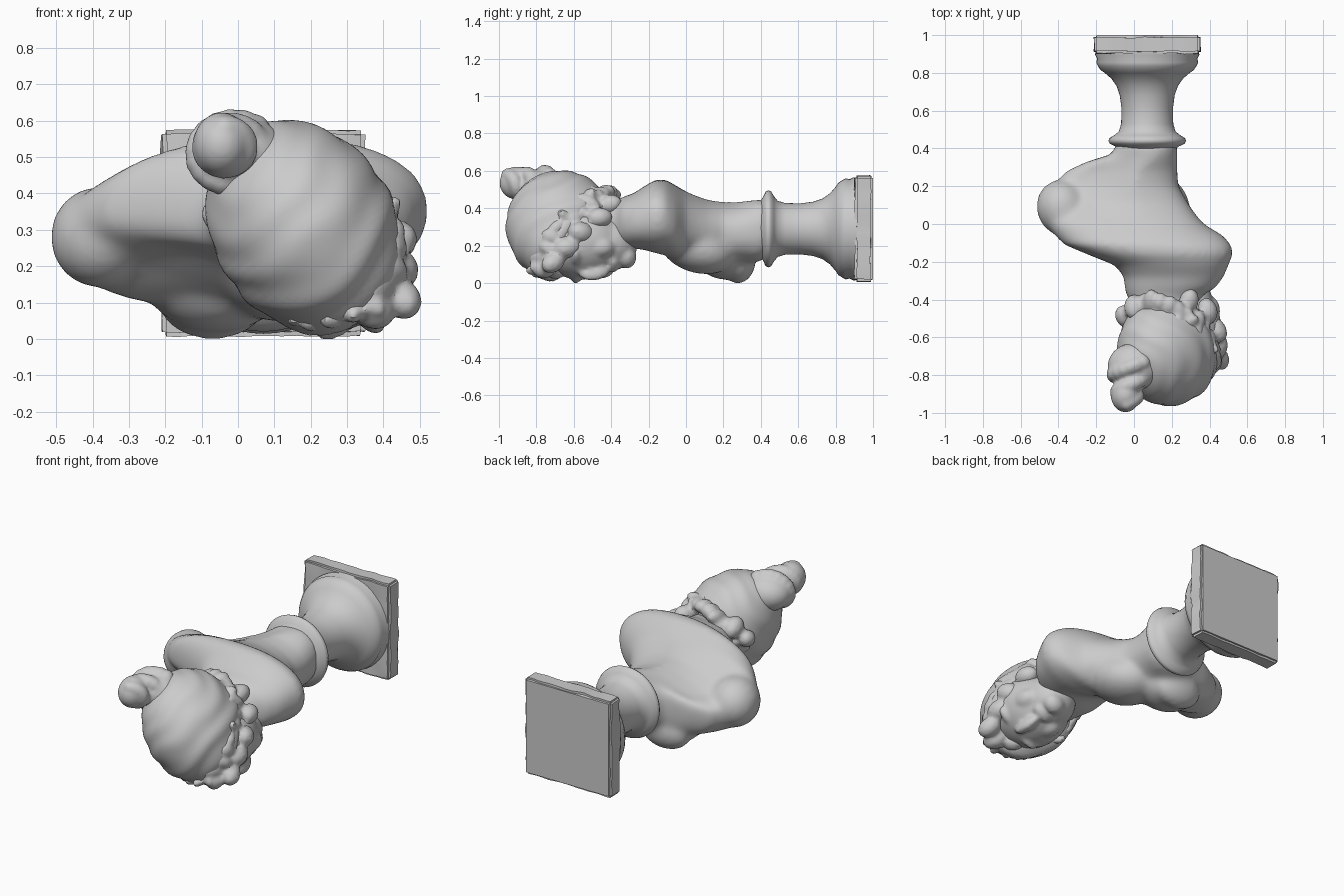
import bpy, bmesh, math, random
from mathutils import Vector, Matrix, Euler, noise

if "Cube" in bpy.data.objects:
    bpy.data.objects.remove(bpy.data.objects["Cube"])

random.seed(4)
AX, AZ = 0.07, 0.29  # pedestal axis


def make(name, bm, voxel=0, smooth=0, angle=60):
    bmesh.ops.recalc_face_normals(bm, faces=bm.faces)
    me = bpy.data.meshes.new(name)
    bm.to_mesh(me)
    bm.free()
    ob = bpy.data.objects.new(name, me)
    bpy.context.collection.objects.link(ob)
    if voxel:
        m = ob.modifiers.new("fuse", 'REMESH')
        m.mode, m.voxel_size = 'VOXEL', voxel
        m = ob.modifiers.new("soften", 'SMOOTH')
        m.iterations, m.factor = smooth, 0.5
    for o in bpy.context.selected_objects:
        o.select_set(False)
    bpy.context.view_layer.objects.active = ob
    ob.select_set(True)
    if voxel:
        bpy.ops.object.modifier_apply(modifier="fuse")
        bpy.ops.object.modifier_apply(modifier="soften")
    bpy.ops.object.shade_smooth_by_angle(angle=math.radians(angle))
    return ob


def blob(bm, c, r, rot=(0, 0, 0), sub=4):
    m = Matrix.Translation(c) @ Euler(rot).to_matrix().to_4x4() @ Matrix.Diagonal((*r, 1))
    return bmesh.ops.create_icosphere(bm, subdivisions=sub, radius=1, matrix=m)['verts']


def loft(bm, rings):
    vs = [[bm.verts.new(p) for p in r] for r in rings]
    n = len(vs[0])
    for a, b in zip(vs, vs[1:]):
        for i in range(n):
            bm.faces.new((a[i], a[(i + 1) % n], b[(i + 1) % n], b[i]))
    bm.faces.new(vs[0])
    bm.faces.new(vs[-1][::-1])


def section(y, x0, x1, z0, z1, top=0, low=0, e=2.3, n=48):
    """Rounded section; top / low thin its left side from above / below."""
    pts = []
    for i in range(n):
        c, s = math.cos(2 * math.pi * i / n), math.sin(2 * math.pi * i / n)
        c, s = (math.copysign(abs(v) ** (2 / e), v) for v in (c, s))
        w = min(1, max(0, 0.3 - c) / 0.8)
        z = (z0 + z1) / 2 + s * (z1 - z0) / 2 - max(s, 0) * top * w - min(s, 0) * low * w
        pts.append(((x0 + x1) / 2 + c * (x1 - x0) / 2, y, z))
    return pts


# square plinth with worn edges
bm = bmesh.new()
bmesh.ops.create_cube(bm, size=1, matrix=Matrix.Translation((AX, 0.951, AZ)) @ Matrix.Diagonal((0.56, 0.098, 0.565, 1)))
bmesh.ops.bevel(bm, geom=bm.edges[:], offset=0.012, segments=2, affect='EDGES')
bmesh.ops.subdivide_edges(bm, edges=[e for e in bm.edges if e.calc_length() > 0.3], cuts=14, use_grid_fill=True)
for v in bm.verts:
    if v.co.y < 0.99:
        v.co += noise.noise_vector(v.co * 14) * 0.007
make("plinth", bm, angle=35)

# turned pedestal
bm = bmesh.new()
prof = [(0.93, 0.272), (0.895, 0.276), (0.875, 0.265), (0.855, 0.27), (0.835, 0.26), (0.815, 0.247),
        (0.80, 0.225), (0.77, 0.19), (0.73, 0.162), (0.68, 0.145), (0.61, 0.136), (0.53, 0.138), (0.49, 0.15),
        (0.47, 0.175), (0.455, 0.2), (0.44, 0.206), (0.425, 0.198), (0.412, 0.17), (0.39, 0.14), (0.34, 0.1)]
loft(bm, [section(y, AX - r, AX + r, AZ - r, AZ + r, e=2) for y, r in prof])
make("pedestal", bm)

# torso: sections from the waist to the neck, plus chest and shoulder masses
bm = bmesh.new()
loft(bm, [section(*s) for s in (
    (0.43, -0.09, 0.23, 0.13, 0.45), (0.37, -0.12, 0.23, 0.11, 0.45, 0.02), (0.33, -0.25, 0.23, 0.10, 0.45, 0.07),
    (0.28, -0.36, 0.23, 0.09, 0.44, 0.1), (0.20, -0.43, 0.235, 0.09, 0.44, 0.1), (0.12, -0.48, 0.28, 0.09, 0.45, 0.07),
    (0.06, -0.50, 0.32, 0.10, 0.47, 0.04, 0.04), (0.0, -0.47, 0.37, 0.11, 0.49, 0, 0.08),
    (-0.06, -0.42, 0.47, 0.12, 0.525, 0, 0.1), (-0.11, -0.37, 0.515, 0.14, 0.555, 0, 0.1),
    (-0.16, -0.25, 0.525, 0.15, 0.555, 0, 0.08), (-0.22, -0.1, 0.50, 0.17, 0.52, 0, 0.05),
    (-0.28, -0.055, 0.475, 0.18, 0.48, 0, 0.02), (-0.34, -0.05, 0.43, 0.18, 0.46), (-0.38, -0.04, 0.36, 0.18, 0.44),
    (-0.44, 0.0, 0.33, 0.17, 0.43), (-0.60, 0.02, 0.34, 0.17, 0.45))])
blob(bm, (-0.38, 0.085, 0.28), (0.135, 0.15, 0.14), (0, 0, 0.3))
blob(bm, (-0.06, 0.2, 0.17), (0.2, 0.17, 0.15), (-0.35, 0, 0))
blob(bm, (-0.07, 0.29, 0.1), (0.15, 0.08, 0.105), (-0.3, 0, 0))
blob(bm, (0.12, 0.06, 0.19), (0.18, 0.21, 0.135), (-0.3, 0, 0))
make("torso", bm, 0.014, 22)

# head: face, jaw, nose, brow and lips turned down and to one side
TILT = -0.58
f, s = Vector((0.55, 0, -0.83)), Vector((0.83, 0, 0.55))
C = Vector((0.183, -0.67, 0.305))
bm = bmesh.new()


def face(y, side, out):
    return Vector((C.x + 0.02, y, C.z)) + s * side + f * out


blob(bm, face(-0.56, 0, 0.12), (0.2, 0.24, 0.18), (0, TILT, 0))
blob(bm, face(-0.42, 0, 0.12), (0.15, 0.16, 0.14), (0, TILT, 0))
blob(bm, face(-0.32, 0, 0.2), (0.065, 0.055, 0.06), (0, TILT, 0))
blob(bm, face(-0.49, 0, 0.29), (0.035, 0.085, 0.055), (0.2, TILT, 0))
blob(bm, face(-0.39, 0, 0.245), (0.06, 0.035, 0.035), (0, TILT, 0))
for k in (-1, 1):
    blob(bm, face(-0.59, k * 0.085, 0.25), (0.07, 0.03, 0.045), (0, TILT, 0))
    blob(bm, face(-0.46, k * 0.1, 0.2), (0.06, 0.08, 0.06), (0, TILT, 0))
make("face", bm, 0.012, 4)

# hair cap with waves combed toward the bun
bm = bmesh.new()
bun = Vector((-0.03, -0.82, 0.54))
for v in blob(bm, C, (0.25, 0.292, 0.315), (0, TILT, 0), 5):
    d = (v.co - bun).length
    wave = 0.005 * math.sin(d * 55 + 4 * noise.noise(v.co * 4)) * min(1, d * 2)
    # trim the cap back from the face
    cut = (v.co - C).dot(Vector((0.33, 0.8, -0.5)))
    v.co += (v.co - C).normalized() * (wave - max(0, cut - 0.12) * 0.8)
make("hair_cap", bm)

# band of loose overlapping locks around the hairline
bm = bmesh.new()
B, t = Vector((0.205, -0.57, 0.28)), Vector((-0.44, 0.6, 0.66))
for row in (0, 1):
    for i in range(24):
        a = 2 * math.pi * (i + row * 0.5) / 24
        p = B + s * 0.195 * math.cos(a) + t * 0.265 * math.sin(a) + Vector((0.02, -0.055, -0.01)) * row
        blob(bm, p, (random.uniform(0.03, 0.045), random.uniform(0.055, 0.085), random.uniform(0.03, 0.05)),
             [random.uniform(-0.7, 0.7) for _ in range(3)], 2)
for p, r in (((-0.05, -0.49, 0.34), 0.055), ((0.0, -0.44, 0.41), 0.06), ((0.39, -0.46, 0.35), 0.06),
             ((0.45, -0.71, 0.11), 0.06), ((0.44, -0.64, 0.19), 0.065), ((0.37, -0.75, 0.085), 0.065),
             ((0.29, -0.7, 0.07), 0.055), ((0.29, -0.41, 0.42), 0.06), ((0.43, -0.56, 0.27), 0.065)):
    blob(bm, p, (r * 0.9, r * 1.2, r * 0.9), [random.uniform(-0.6, 0.6) for _ in range(3)], 2)
make("hair_curls", bm, 0.012, 3, 35)

# coiled bun: wide first turn winding up to a small tip
bm = bmesh.new()
blob(bm, (0.0, -0.755, 0.505), (0.14, 0.125, 0.105))
blob(bm, (-0.045, -0.905, 0.535), (0.078, 0.092, 0.088))
for i in range(40):
    u = i / 39
    a = 1 + u * 4.2 * math.pi
    p = Vector((-0.01 - 0.025 * u, -0.745 - 0.205 * u, 0.5 + 0.04 * u))
    p += Vector((1.1 * math.cos(a), 0.25 * math.cos(a), math.sin(a))) * (0.092 - 0.055 * u)
    blob(bm, p, [0.044 - 0.004 * u] * 3, (0, 0, 0), 2)
make("hair_bun", bm, 0.01, 5)
